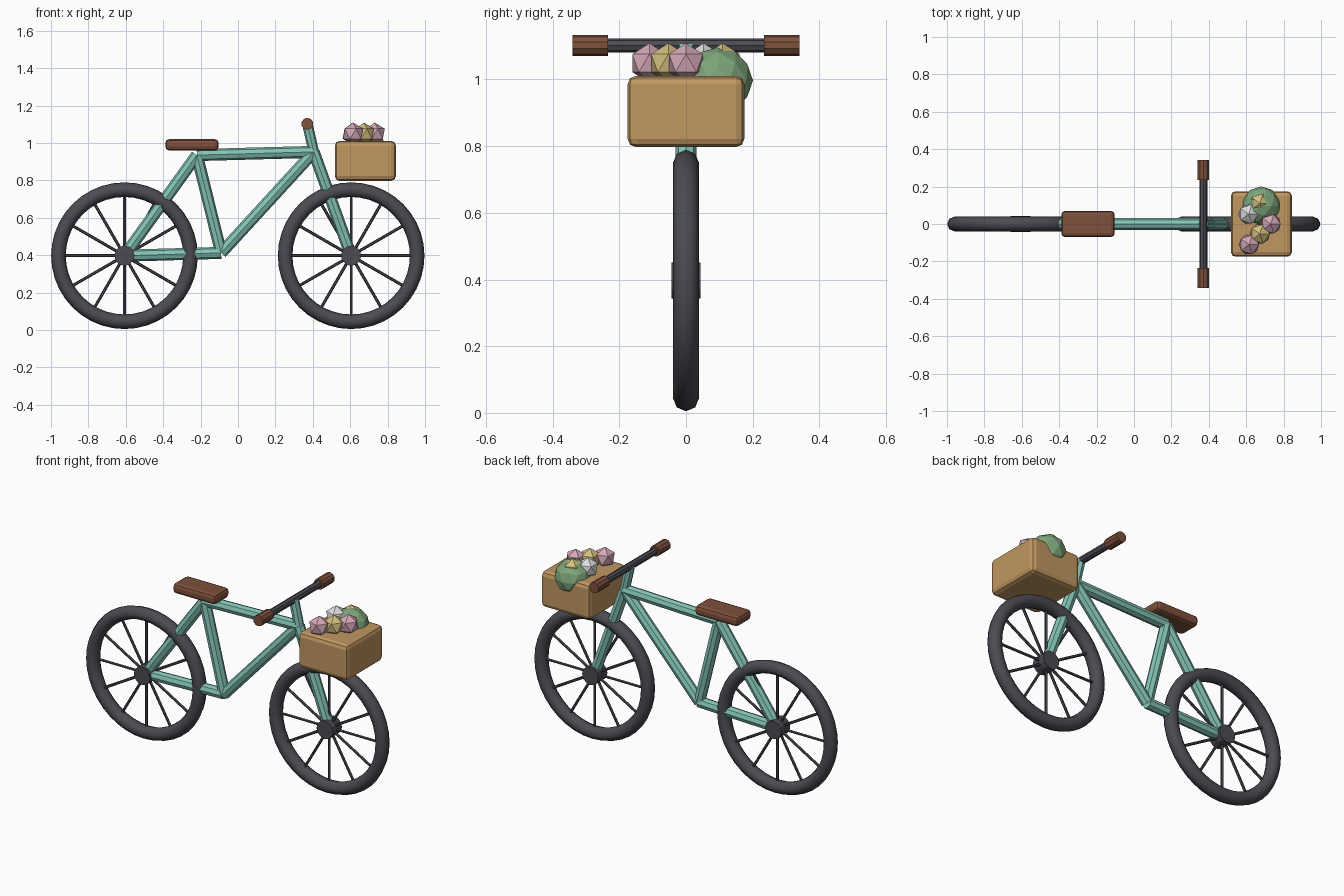
import bpy, math
from mathutils import Vector

cube = bpy.data.objects.get("Cube")
if cube:
    bpy.data.objects.remove(cube, do_unlink=True)


def material(name, r, g, b):
    m = bpy.data.materials.new(name)
    m.use_nodes = True
    m.diffuse_color = (r, g, b, 1)
    m.node_tree.nodes["Principled BSDF"].inputs["Base Color"].default_value = (r, g, b, 1)
    return m


TEAL = material("teal paint", .23, .55, .47)
DARK = material("dark rubber", .07, .07, .085)
BROWN = material("brown leather", .21, .08, .045)
TAN = material("tan wicker", .53, .31, .12)
PINK = material("pink petals", .66, .39, .48)
YELLOW = material("yellow petals", .65, .52, .21)
WHITE = material("white petals", .73, .73, .73)
GREEN = material("green leaves", .21, .38, .2)


def finish(name, mat):
    ob = bpy.context.object
    ob.name = name
    ob.data.materials.append(mat)
    return ob


def tube(name, a, b, radius, mat, sides=8):
    """Cylinder running from point a to point b."""
    a, b = Vector(a), Vector(b)
    bpy.ops.mesh.primitive_cylinder_add(
        vertices=sides, radius=radius, depth=(b - a).length, location=(a + b) / 2,
        rotation=(b - a).to_track_quat('Z', 'Y').to_euler())
    return finish(name, mat)


def rounded_box(name, loc, size, bevel, mat):
    bpy.ops.mesh.primitive_cube_add(size=1, location=loc)
    ob = finish(name, mat)
    ob.scale = size
    bpy.ops.object.transform_apply(location=False, rotation=False, scale=True)
    mod = ob.modifiers.new("rounded edges", 'BEVEL')
    mod.width, mod.segments = bevel, 2
    return ob


# Key points of the frame
rear_axle = Vector((-.607, 0, .397))
front_axle = Vector((.605, 0, .397))
crank = Vector((-.09, 0, .412))
seat_joint = Vector((-.22, 0, .935))
head = Vector((.405, 0, .952))
bar = Vector((.371, 0, 1.102))

# Wheels: tyre, hub and radial spokes
for side, axle in (("rear", rear_axle), ("front", front_axle)):
    bpy.ops.mesh.primitive_torus_add(
        major_radius=.353, minor_radius=.039, major_segments=40, minor_segments=8,
        location=axle, rotation=(math.pi / 2, 0, 0))
    finish(side + "_tyre", DARK)
    bpy.ops.object.shade_smooth()
    offset = Vector((0, .043, 0))
    tube(side + "_hub", axle - offset, axle + offset, .054, DARK, 12)
    for i in range(6):
        ang = i * math.pi / 6
        d = Vector((math.cos(ang), 0, math.sin(ang))) * .34
        tube(f"{side}_spokes_{i + 1}", axle - d, axle + d, .008, DARK, 6)

# Frame tubes
for name, a, b in (
        ("chain_stay", rear_axle, crank),
        ("seat_stay", rear_axle, seat_joint),
        ("seat_tube", crank, seat_joint),
        ("top_tube", seat_joint, head),
        ("down_tube", crank, head),
        ("fork", head, front_axle),
        ("stem", head, bar)):
    tube(name, a, b, .028 if name == "stem" else .032, TEAL)

# Handlebar and grips
across = Vector((0, 1, 0))
tube("handlebar", bar - across * .3, bar + across * .3, .021, DARK)
for name, s in (("right_grip", -1), ("left_grip", 1)):
    tube(name, bar + across * s * .234, bar + across * s * .341, .032, BROWN, 10)

# Saddle and basket
rounded_box("saddle", (-.246, 0, .99), (.285, .14, .06), .02, BROWN)
rounded_box("basket", (.681, 0, .904), (.326, .35, .214), .025, TAN)

# Leafy vegetable and flowers
bpy.ops.mesh.primitive_ico_sphere_add(subdivisions=2, radius=.104, location=(.68, .097, .997))
finish("cabbage", GREEN).scale.z = .96
flowers = ((PINK, .615, -.11), (YELLOW, .673, -.053), (PINK, .731, 0),
           (WHITE, .613, .053), (YELLOW, .673, .11))
for i, (mat, x, y) in enumerate(flowers):
    bpy.ops.mesh.primitive_ico_sphere_add(subdivisions=1, radius=.06, location=(x, y, 1.049))
    finish(f"flower_{i + 1}", mat)
